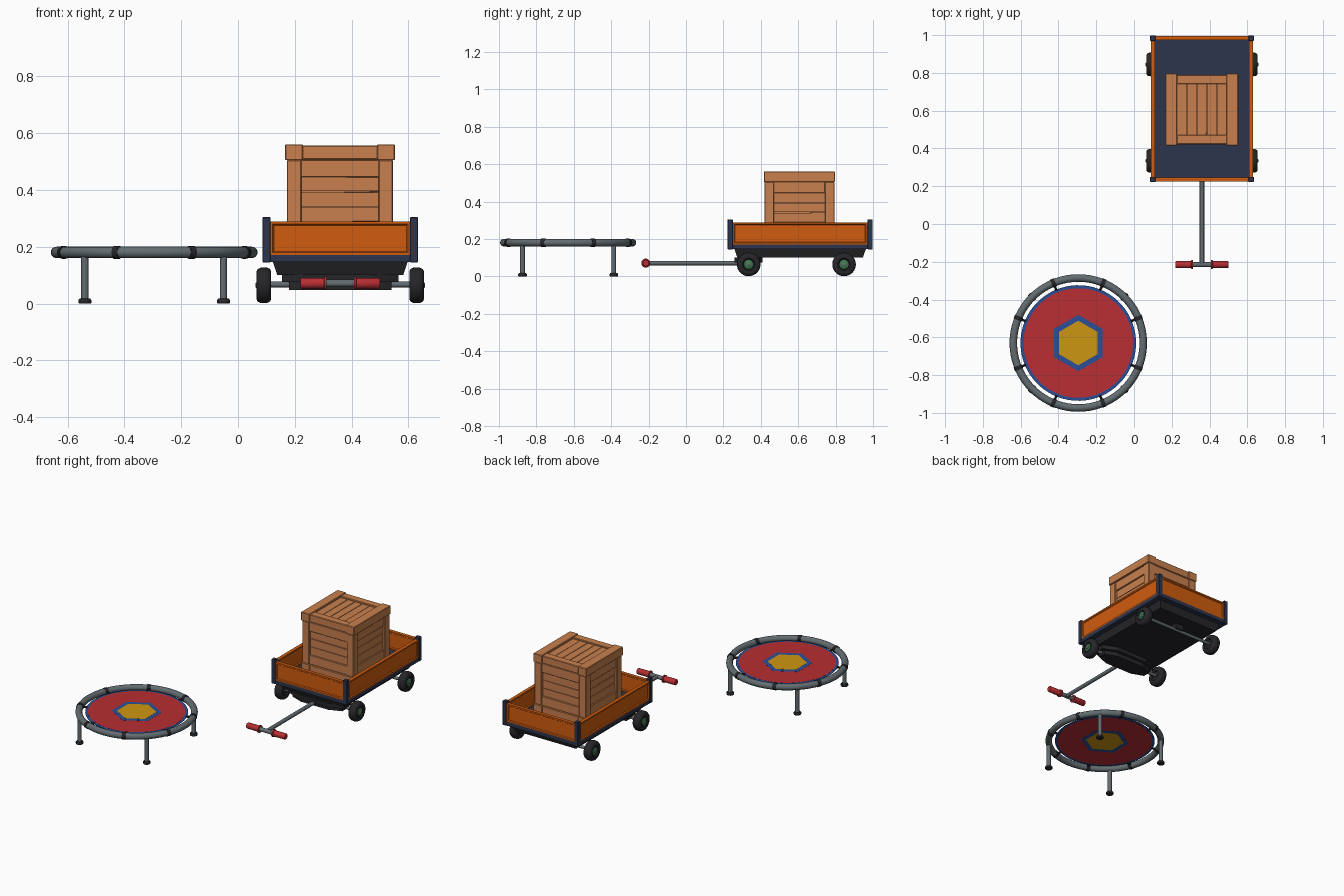
import bpy, bmesh, math, random
from mathutils import Matrix, Vector

if "Cube" in bpy.data.objects:
    bpy.data.objects.remove(bpy.data.objects["Cube"])

random.seed(4)


def mat(name, r, g, b):
    m = bpy.data.materials.new(name)
    lin = [((c / 255 + 0.055) / 1.055) ** 2.4 if c > 10 else c / 255 / 12.92 for c in (r, g, b)]
    m.diffuse_color = (*lin, 1)
    m.use_nodes = True
    m.node_tree.nodes["Principled BSDF"].inputs["Base Color"].default_value = m.diffuse_color
    return m


METAL = mat("grey metal", 98, 108, 112)
BLACK = mat("black rubber", 38, 38, 42)
NAVY = mat("navy", 45, 53, 76)
ORANGE = mat("orange", 208, 92, 14)
WOOD = mat("wood", 200, 128, 78)
RED = mat("red", 184, 46, 50)
BLUE = mat("blue", 42, 80, 152)
YELLOW = mat("yellow", 206, 150, 18)
GREEN = mat("green", 58, 122, 78)


def make(name, bm, material, smooth=False):
    bmesh.ops.recalc_face_normals(bm, faces=bm.faces)
    me = bpy.data.meshes.new(name)
    bm.to_mesh(me)
    bm.free()
    me.materials.append(material)
    ob = bpy.data.objects.new(name, me)
    bpy.context.collection.objects.link(ob)
    if smooth:
        bpy.ops.object.select_all(action='DESELECT')
        ob.select_set(True)
        bpy.context.view_layer.objects.active = ob
        bpy.ops.object.shade_smooth_by_angle(angle=math.radians(40))
    return ob


def box(name, x0, x1, y0, y1, z0, z1, material, bevel=0.0):
    bm = bmesh.new()
    bmesh.ops.create_cube(bm, size=1)
    for v in bm.verts:
        v.co = Vector(((x0 + x1) / 2 + v.co.x * (x1 - x0), (y0 + y1) / 2 + v.co.y * (y1 - y0),
                       (z0 + z1) / 2 + v.co.z * (z1 - z0)))
    if bevel:
        bmesh.ops.bevel(bm, geom=bm.edges[:], offset=bevel, segments=1, affect='EDGES')
    return make(name, bm, material)


def lathe(name, profile, centre, axis, material, sides=32, start=0.0):
    """Turn (radius, height) points around an axis through centre."""
    bm = bmesh.new()
    rot = Vector((0, 0, 1)).rotation_difference(Vector(axis)).to_matrix()
    rings = []
    for r, h in profile:
        rings.append([bm.verts.new(Vector(centre) + rot @ Vector((r * math.cos(a), r * math.sin(a), h)))
                      for a in (start + 2 * math.pi * i / sides for i in range(sides))])
    for a, b in zip(rings, rings[1:]):
        for i in range(sides):
            j = (i + 1) % sides
            bm.faces.new((a[i], a[j], b[j], b[i]))
    bm.faces.new(rings[0])
    bm.faces.new(rings[-1])
    return make(name, bm, material, True)


def rod(name, p, q, r, material, sides=20):
    d = Vector(q) - Vector(p)
    return lathe(name, [(r, 0), (r, d.length)], p, d.normalized(), material, sides)


# ---------------- trampoline ----------------
TX, TY, TZ, TR = -0.295, -0.63, 0.18, 0.344
bpy.ops.mesh.primitive_torus_add(location=(TX, TY, TZ), major_radius=TR, minor_radius=0.02,
                                 major_segments=72, minor_segments=16)
ring = bpy.context.object
ring.name = "trampoline_ring"
ring.data.materials.append(METAL)
bpy.ops.object.shade_smooth()

# Jumping mat: stacked thin plates seen from both sides
for name, r, t, m, n in (("mat_edge", 0.306, 0.003, BLUE, 64), ("mat_cloth", 0.29, 0.0042, RED, 64),
                         ("mat_hexagon_border", 0.149, 0.0054, BLUE, 6),
                         ("mat_hexagon_centre", 0.118, 0.0066, YELLOW, 6)):
    lathe(name, [(r, -t / 2), (r, t / 2)], (TX, TY, TZ), (0, 0, 1), m, n, math.pi / 6)

# Bands round the ring and straps to the mat
for k in range(8):
    a = math.radians(22.5 + 45 * k)
    out, tan = Vector((math.cos(a), math.sin(a), 0)), Vector((-math.sin(a), math.cos(a), 0))
    c = Vector((TX, TY, TZ))
    rod("ring_band", c + out * TR - tan * 0.011, c + out * TR + tan * 0.011, 0.0225, BLACK)
    rod("mat_strap", c + out * 0.3, c + out * 0.33, 0.007, BLACK, 8)

# Legs with rubber feet
for sx in (-1, 1):
    for sy in (-1, 1):
        x, y = TX + sx * 0.244, TY + sy * 0.244
        rod("trampoline_leg", (x, y, 0.01), (x, y, TZ), 0.013, METAL)
        lathe("trampoline_foot", [(0.021, 0), (0.023, 0.003), (0.023, 0.012), (0.019, 0.017)],
              (x, y, 0), (0, 0, 1), BLACK, 20)

# ---------------- wagon ----------------
WX, Y0, Y1 = 0.36, 0.222, 0.998
X0, X1 = WX - 0.274, WX + 0.274
box("wagon_floor", X0 + 0.003, X1 - 0.003, Y0 + 0.003, Y1 - 0.003, 0.146, 0.171, NAVY)
for x in (X0, X1 - 0.028):
    for y in (Y0, Y1 - 0.028):
        box("corner_post", x, x + 0.028, y, y + 0.028, 0.145, 0.304, NAVY, 0.002)


def panel(name, centre, length, angle):
    """Side board with a sunken field on both faces."""
    bm = bmesh.new()
    bmesh.ops.create_cube(bm, size=1)
    bmesh.ops.scale(bm, vec=(length, 0.022, 0.119), verts=bm.verts)
    bm.normal_update()
    big = [f for f in bm.faces if abs(f.normal.y) > 0.9]
    bmesh.ops.inset_individual(bm, faces=big, thickness=0.013)
    bmesh.ops.inset_individual(bm, faces=big, thickness=0.006, depth=-0.006)
    bmesh.ops.transform(bm, verts=bm.verts,
                        matrix=Matrix.Translation(centre) @ Matrix.Rotation(angle, 4, 'Z'))
    make(name, bm, ORANGE)


YM = (Y0 + Y1) / 2
for y in (Y0 + 0.014, Y1 - 0.014):
    panel("end_board", (WX, y, 0.2295), X1 - X0 - 0.054, 0)
for x in (X0 + 0.014, X1 - 0.014):
    panel("side_board", (x, YM, 0.2295), Y1 - Y0 - 0.054, math.pi / 2)

# Tapered chassis under the bed
ch = bmesh.new()
bmesh.ops.create_cube(ch, size=1)
for v in ch.verts:
    top = v.co.z > 0
    v.co = Vector((WX + v.co.x * 2 * (0.237 if top else 0.222),
                   YM + v.co.y * 2 * (0.352 if top else 0.335), 0.147 if top else 0.10))
make("chassis", ch, BLACK)

# Steering block: a long chopped-corner plate around the front axle
FY, RY, AZ = 0.335, 0.845, 0.067
for name, w, d, z0, z1 in (("steering_plate", 0.205, 0.075, 0.075, 0.102),
                           ("steering_block", 0.18, 0.055, 0.048, 0.076)):
    bm = bmesh.new()
    pts = [(w, d * .45), (w * .55, d), (-w * .55, d), (-w, d * .45),
           (-w, -d * .45), (-w * .55, -d), (w * .55, -d), (w, -d * .45)]
    f = bm.faces.new([bm.verts.new((WX + x, FY + y, z0)) for x, y in pts])
    new = bmesh.ops.extrude_face_region(bm, geom=[f])["geom"]
    bmesh.ops.translate(bm, vec=(0, 0, z1 - z0), verts=[v for v in new if isinstance(v, bmesh.types.BMVert)])
    make(name, bm, BLACK)
box("rear_axle_mount", WX - 0.03, WX + 0.03, RY - 0.02, RY + 0.02, AZ, 0.102, BLACK)

# Axles and wheels
TYRE = [(0.028, -0.02), (0.034, -0.026), (0.048, -0.026), (0.057, -0.022), (0.062, -0.012), (0.063, 0),
        (0.062, 0.012), (0.057, 0.022), (0.048, 0.026), (0.034, 0.026), (0.028, 0.02)]
for y in (FY, RY):
    rod("axle", (WX - 0.27, y, AZ), (WX + 0.27, y, AZ), 0.010, METAL)
    for s in (-1, 1):
        c = (WX + s * 0.269, y, 0.064)
        lathe("tyre", TYRE, c, (s, 0, 0), BLACK, 36)
        lathe("wheel_hub", [(0.024, 0.015), (0.024, 0.023), (0.020, 0.026)], c, (s, 0, 0), GREEN, 24)
        lathe("wheel_cap", [(0.010, 0.02), (0.010, 0.027), (0.007, 0.029)], c, (s, 0, 0), METAL, 16)

# Pull handle
HY, HZ = -0.215, 0.071
rod("pull_rod", (WX, HY, HZ), (WX, 0.30, HZ), 0.012, METAL)
rod("handle_bar", (WX - 0.13, HY, HZ), (WX + 0.13, HY, HZ), 0.013, METAL)
for s in (-1, 1):
    lathe("handle_grip", [(0.024, 0.048), (0.024, 0.056), (0.019, 0.058), (0.019, 0.136), (0.016, 0.140)],
          (WX, HY, HZ), (s, 0, 0), RED, 24)

# ---------------- crate ----------------
CX, CY, CZ, H = 0.359, 0.606, 0.3675, 0.187


def crate_box(name, x0, x1, y0, y1, z0, z1, bevel=0.003):
    return box(name, CX + x0, CX + x1, CY + y0, CY + y1, CZ + z0, CZ + z1, WOOD, bevel)


crate_box("crate_core", -0.164, 0.164, -0.164, 0.164, -0.17, 0.17, 0)
# Top and bottom frames
for z in (-0.165, 0.165):
    for s in (-1, 1):
        crate_box("crate_frame_bar", *sorted((s * 0.131, s * 0.193)), -0.190, 0.190, z - 0.028, z + 0.028)
        crate_box("crate_frame_rail", -0.133, 0.133, *sorted((s * 0.134, s * 0.184)), z - 0.025, z + 0.024)
# Corner posts
for sx in (-1, 1):
    for sy in (-1, 1):
        crate_box("crate_post", *sorted((sx * 0.136, sx * H)), *sorted((sy * 0.136, sy * H)), -0.138, 0.138)
# Horizontal rails between the posts
for s in (-1, 1):
    for z in (-0.108, 0.108):
        crate_box("crate_rail", -0.137, 0.137, *sorted((s * 0.15, s * 0.182)), z - 0.03, z + 0.03, 0.002)
        crate_box("crate_rail", *sorted((s * 0.15, s * 0.182)), -0.137, 0.137, z - 0.03, z + 0.03, 0.002)


def boards(name, count, half_l, half_w, depth, rot):
    """Row of rough planks on one face, with uneven gaps."""
    bm = bmesh.new()
    w = 2 * half_w / count
    for i in range(count):
        vs = bmesh.ops.create_cube(bm, size=1)["verts"]
        for v in vs:
            v.co = Vector((v.co.x * 2 * half_l,
                           -half_w + w * (i + 0.5 + v.co.y) - math.copysign(random.uniform(0.0004, 0.003), v.co.y),
                           depth + v.co.z * 0.012))
    bmesh.ops.transform(bm, verts=bm.verts, matrix=Matrix.Translation((CX, CY, CZ)) @ rot)
    make(name, bm, WOOD)


for k in range(4):
    boards("crate_side_boards", 3, 0.138, 0.079, 0.167,
           Matrix.Rotation(k * math.pi / 2, 4, 'Z') @ Matrix.Rotation(math.pi / 2, 4, 'X'))
for flip in (0, math.pi):
    boards("crate_lid_boards", 5, 0.136, 0.132, 0.174,
           Matrix.Rotation(flip, 4, 'X') @ Matrix.Rotation(math.pi / 2, 4, 'Z'))
